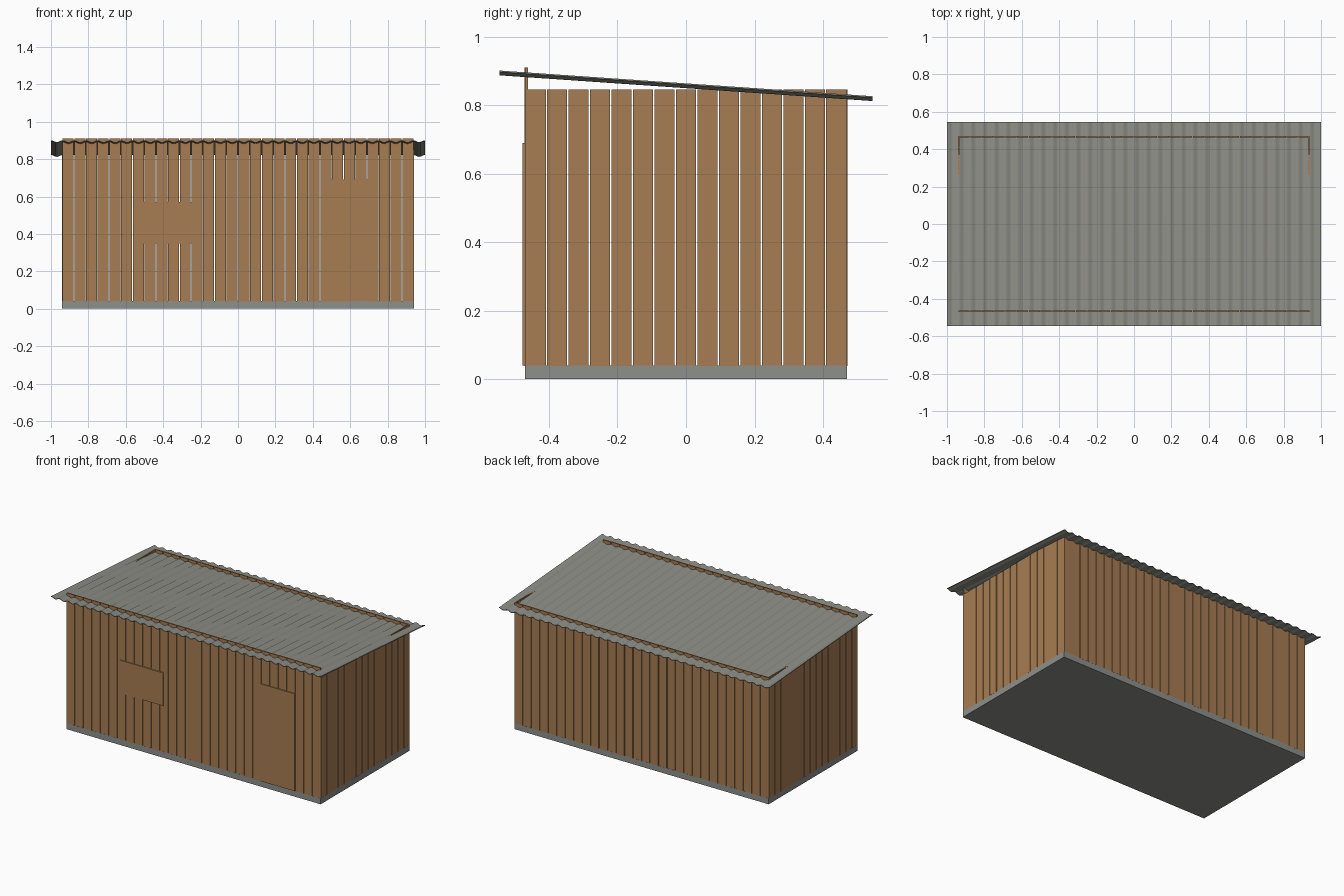
import bpy, bmesh, math, random
from mathutils import Matrix, Vector

random.seed(4)
cube = bpy.data.objects.get("Cube")
if cube:
    bpy.data.objects.remove(cube, do_unlink=True)


def material(name, rgb):
    m = bpy.data.materials.new(name)
    m.use_nodes = True
    m.diffuse_color = (*rgb, 1)
    m.node_tree.nodes["Principled BSDF"].inputs["Base Color"].default_value = (*rgb, 1)
    return m


wood = material("warm wood", (0.39, 0.205, 0.085))
metal = material("grey metal", (0.27, 0.27, 0.24))
concrete = material("concrete grey", (0.27, 0.28, 0.26))


def add_box(bm, lo, hi):
    lo, hi = Vector(lo), Vector(hi)
    mat = Matrix.Translation((lo + hi) / 2) @ Matrix.Diagonal((*(hi - lo), 1))
    bmesh.ops.create_cube(bm, size=1, matrix=mat)


def finish(bm, name, mat):
    bmesh.ops.recalc_face_normals(bm, faces=bm.faces)
    me = bpy.data.meshes.new(name)
    bm.to_mesh(me)
    bm.free()
    me.materials.append(mat)
    ob = bpy.data.objects.new(name, me)
    bpy.context.collection.objects.link(ob)
    return ob


def box(name, lo, hi, mat):
    bm = bmesh.new()
    add_box(bm, lo, hi)
    return finish(bm, name, mat)


HX, HY, FLOOR = 0.94, 0.47, 0.04
GAP, THICK = 0.004, 0.008


def plank_wall(name, half, count, dist, angle, top):
    """Row of upright boards facing -y at the given distance, then turned about z."""
    bm = bmesh.new()
    pitch = 2 * half / count
    for i in range(count):
        x = -half + i * pitch
        out = dist + random.uniform(-0.001, 0.001)
        add_box(bm, (x + GAP / 2, -out, FLOOR - 0.002),
                (x + pitch - GAP / 2, -out + THICK, top))
    bm.transform(Matrix.Rotation(angle, 4, "Z"))
    return finish(bm, name, wood)


# Floor slab and four board walls
box("floor_slab", (-HX, -HY, 0), (HX, HY, FLOOR), concrete)
plank_wall("front_wall", HX, 30, HY, 0, 0.91)
plank_wall("back_wall", HX, 30, HY, math.pi, 0.845)
plank_wall("left_wall", HY, 15, HX, math.pi / 2, 0.845)
plank_wall("right_wall", HY, 15, HX, -math.pi / 2, 0.845)

# Door and window shutter on the front
box("door", (0.50, -0.477, FLOOR), (0.75, -0.468, 0.69), wood)
box("window_shutter", (-0.54, -0.477, 0.35), (-0.22, -0.468, 0.57), wood)

# Sloping corrugated roof sheet
WAVES, STEPS, AMP = 32, 8, 0.005
bm = bmesh.new()
rows = []
for y, z in ((-0.545, 0.894), (0.545, 0.819)):
    rows.append([bm.verts.new((-1 + 2 * i / (WAVES * STEPS), y,
                               z + AMP * math.cos(2 * math.pi * i / STEPS)))
                 for i in range(WAVES * STEPS + 1)])
for i in range(WAVES * STEPS):
    bm.faces.new((rows[0][i], rows[0][i + 1], rows[1][i + 1], rows[1][i]))
roof = finish(bm, "corrugated_roof", metal)
solid = roof.modifiers.new("thickness", "SOLIDIFY")
solid.thickness = 0.004
solid.offset = 0
bpy.context.view_layer.objects.active = roof
roof.select_set(True)
bpy.ops.object.modifier_apply(modifier=solid.name)
bpy.ops.object.shade_smooth_by_angle(angle=math.radians(35))
